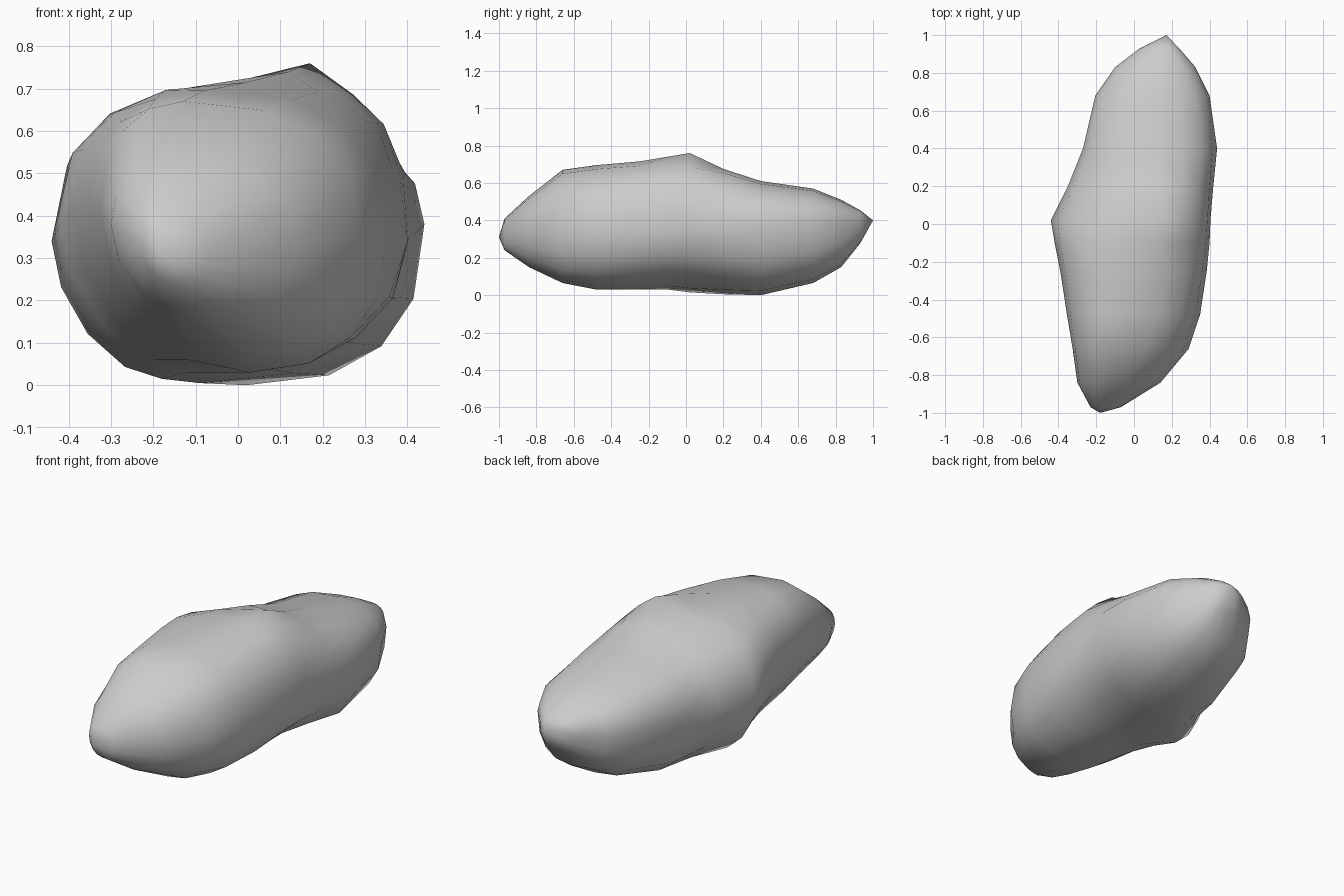
import bpy, bmesh, math

if "Cube" in bpy.data.objects:
    bpy.data.objects.remove(bpy.data.objects["Cube"])

# Cross-sections along the boulder:
# y, left x, right x, bottom z, top z, x of top, x of bottom, z of left, z of right,
# roundness power of the upper left and upper right quarters
SECTIONS = [
    (-0.97, -0.23, -0.07, 0.24, 0.41, -0.18, -0.15, 0.34, 0.32, 2.2, 2.1),
    (-0.84, -0.30, 0.14, 0.15, 0.53, -0.14, -0.05, 0.38, 0.34, 2.2, 2.2),
    (-0.66, -0.325, 0.29, 0.065, 0.67, -0.13, 0.03, 0.41, 0.34, 2.2, 2.4),
    (-0.48, -0.355, 0.35, 0.03, 0.695, -0.08, 0.03, 0.42, 0.34, 2.2, 2.6),
    (-0.25, -0.39, 0.385, 0.03, 0.715, 0.02, -0.02, 0.42, 0.34, 2.5, 2.5),
    (-0.10, -0.42, 0.40, 0.03, 0.715, 0.12, -0.12, 0.38, 0.34, 2.8, 2.3),
    (0.02, -0.44, 0.405, 0.015, 0.71, 0.17, -0.18, 0.34, 0.35, 2.6, 2.3),
    (0.20, -0.35, 0.42, 0.005, 0.675, 0.14, -0.09, 0.35, 0.36, 2.3, 2.2),
    (0.40, -0.27, 0.44, 0.00, 0.61, 0.12, 0.02, 0.36, 0.38, 2.3, 2.2),
    (0.68, -0.205, 0.40, 0.065, 0.57, 0.12, 0.08, 0.37, 0.39, 2.3, 2.2),
    (0.83, -0.10, 0.325, 0.15, 0.51, 0.14, 0.12, 0.37, 0.40, 2.3, 2.2),
    (0.93, 0.03, 0.24, 0.275, 0.455, 0.16, 0.15, 0.38, 0.40, 2.2, 2.2),
]
SIDES = 16


def lower_powers(y):
    """Chamfered flank in the middle, fuller belly at the back."""
    if y > 0.3:
        return 2.5, 2.5
    return (1.75, 2.3) if y > -0.2 else (2.0, 2.25)


def section_points(y, xl, xr, zb, zt, xt, xb, zl, zr, p_left, p_right):
    """Closed lumpy outline: four rounded quarters between the extremes."""
    low_left, low_right = lower_powers(y)
    quarters = [
        ((xt, zr), (xr, zr), (xt, zt), p_right),
        ((xt, zl), (xt, zt), (xl, zl), p_left),
        ((xb, zl), (xl, zl), (xb, zb), low_left),
        ((xb, zr), (xb, zb), (xr, zr), low_right),
    ]
    pts = []
    for c, a, b, power in quarters:
        e = 2 / power
        for i in range(SIDES // 4):
            t = i / (SIDES // 4) * math.pi / 2
            u, v = max(math.cos(t), 0) ** e, math.sin(t) ** e
            pts.append((c[0] + u * (a[0] - c[0]) + v * (b[0] - c[0]), y,
                        c[1] + u * (a[1] - c[1]) + v * (b[1] - c[1])))
    return pts


bm = bmesh.new()
rings = [[bm.verts.new(p) for p in section_points(*s)] for s in SECTIONS]

# Peak on the crest, above the middle sections
rings[6][SIDES // 4].co.z = 0.76
rings[5][SIDES // 4].co.z = 0.74

# Skin between sections
for r0, r1 in zip(rings, rings[1:]):
    for i in range(SIDES):
        j = (i + 1) % SIDES
        bm.faces.new((r0[i], r0[j], r1[j], r1[i]))

# Pointed ends
for ring, tip in ((rings[0], (-0.18, -1.0, 0.31)), (rings[-1], (0.17, 1.0, 0.40))):
    apex = bm.verts.new(tip)
    for i in range(SIDES):
        bm.faces.new((ring[i], ring[(i + 1) % SIDES], apex))

bmesh.ops.recalc_face_normals(bm, faces=bm.faces)
for f in bm.faces:
    f.smooth = True
mesh = bpy.data.meshes.new("boulder")
bm.to_mesh(mesh)
bm.free()
boulder = bpy.data.objects.new("boulder", mesh)
bpy.context.collection.objects.link(boulder)
